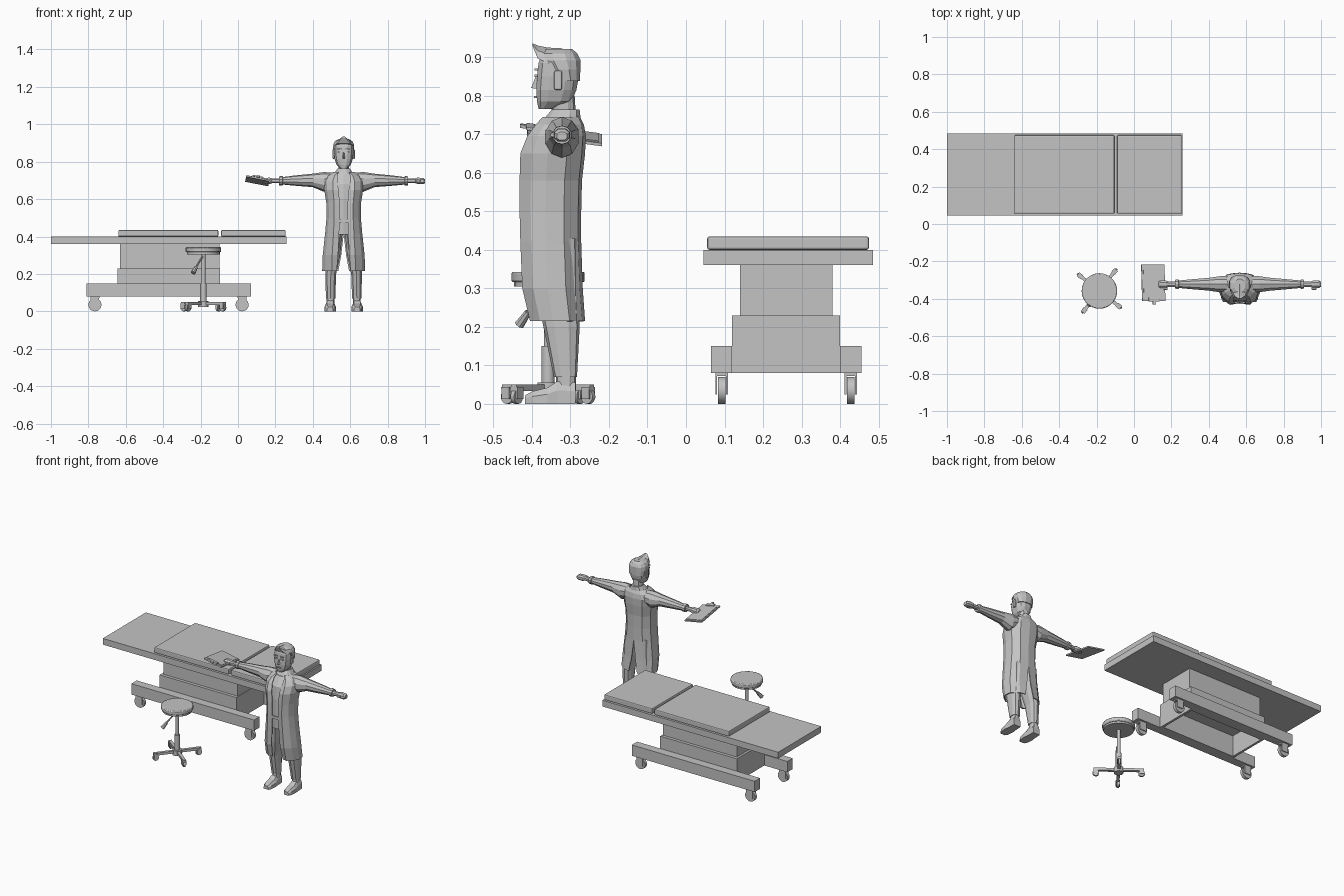
import bpy, bmesh, math
from mathutils import Vector

if "Cube" in bpy.data.objects:
    bpy.data.objects.remove(bpy.data.objects["Cube"])

GREY = bpy.data.materials.new("light_grey")
GREY.diffuse_color = (0.55, 0.55, 0.55, 1)
GREY.use_nodes = True
GREY.node_tree.nodes["Principled BSDF"].inputs["Base Color"].default_value = GREY.diffuse_color
PX = 0.565   # x of the standing figure


def finish(name, bm, loc=(0, 0, 0), rot=(0, 0, 0), mirror=False, bevel=0, thick=0, smooth=False):
    bmesh.ops.recalc_face_normals(bm, faces=bm.faces)
    me = bpy.data.meshes.new(name)
    bm.to_mesh(me)
    bm.free()
    me.materials.append(GREY)
    ob = bpy.data.objects.new(name, me)
    bpy.context.collection.objects.link(ob)
    ob.location, ob.rotation_euler = loc, rot
    if thick:
        m = ob.modifiers.new("thickness", 'SOLIDIFY')
        m.thickness, m.offset = thick, -1
    if mirror:
        ob.modifiers.new("mirror", 'MIRROR')
    if bevel:
        m = ob.modifiers.new("bevel", 'BEVEL')
        m.width, m.segments = bevel, 2
    if smooth:
        bpy.context.view_layer.objects.active = ob
        ob.select_set(True)
        bpy.ops.object.shade_smooth_by_angle(angle=math.radians(35))
        ob.select_set(False)
    return ob


def box(name, x0, x1, y0, y1, z0, z1, loc=(0, 0, 0), rot=(0, 0, 0), **kw):
    bm = bmesh.new()
    bmesh.ops.create_cube(bm, size=1)
    for v in bm.verts:
        v.co = ((x0 + x1) / 2 + v.co.x * (x1 - x0), (y0 + y1) / 2 + v.co.y * (y1 - y0),
                (z0 + z1) / 2 + v.co.z * (z1 - z0))
    return finish(name, bm, loc, rot, **kw)


def rod(name, a, b, r0, r1=None, n=16, **kw):
    a, b = Vector(a), Vector(b)
    bm = bmesh.new()
    bmesh.ops.create_cone(bm, cap_ends=True, segments=n, radius1=r0, radius2=r1 or r0, depth=(b - a).length)
    rot = (b - a).to_track_quat('Z', 'Y').to_euler()
    return finish(name, bm, (a + b) / 2, rot, smooth=True, **kw)


def loft(name, rings, closed=True, cap=True, **kw):
    bm = bmesh.new()
    rows = [[bm.verts.new(p) for p in r] for r in rings]
    n = len(rows[0])
    for a, b in zip(rows, rows[1:]):
        for i in range(n if closed else n - 1):
            j = (i + 1) % n
            bm.faces.new((a[i], a[j], b[j], b[i]))
    if cap and closed:
        bm.faces.new(rows[0])
        bm.faces.new(rows[-1])
    return finish(name, bm, **kw)


def oval(c, rx, ry, n=10, axis='Z', power=0.8):
    pts = []
    for i in range(n):
        t = 2 * math.pi * (i + 0.5) / n
        u = rx * math.copysign(abs(math.cos(t)) ** power, math.cos(t))
        v = ry * math.copysign(abs(math.sin(t)) ** power, math.sin(t))
        pts.append((c[0] + u, c[1] + v, c[2]) if axis == 'Z' else (c[0], c[1] + u, c[2] + v))
    return pts


def caster(name, x, y, r, w, top, ang=0):
    d = Vector((-math.sin(ang), math.cos(ang), 0))   # wheel axle direction
    c = Vector((x, y, r))
    rod(name + "_wheel", c - d * w / 2, c + d * w / 2, r, n=18)
    for s in (-1, 1):
        box(name + "_fork", -r * .65, r * .65, -.0025, .0025, r * .7, top,
            loc=Vector((x, y, 0)) + d * s * (w / 2 + .004), rot=(0, 0, ang))
    box(name + "_cap", -r * .7, r * .7, -w / 2 - .006, w / 2 + .006, r * 2 + .002, top,
        loc=(x, y, 0), rot=(0, 0, ang))


# Table: top, cushions, hollow column, rails, casters
box("table_top", -1, .26, .045, .485, .36, .40)
box("long_cushion", -.64, -.105, .055, .475, .40, .435, bevel=.006)
box("short_cushion", -.09, .255, .055, .475, .40, .435, bevel=.006)
box("upper_column", -.63, -.10, .14, .38, .225, .36)
box("lower_column_top", -.645, -.095, .12, .40, .215, .23)
for x in (-.645, -.11):
    box("lower_column_end", x, x + .015, .12, .40, .08, .215)
for y in (.12, .385):
    box("lower_column_side", -.63, -.11, y, y + .015, .08, .215)
for y in (.065, .40):
    box("base_rail", -.81, .07, y, y + .055, .08, .15)
    for x in (-.765, .022):
        caster("table_caster", x, y + .0275, .035, .02, .082)

# Stool: seat, stem, lever, four legs with casters
SX, SY = -.185, -.358
rod("stool_seat", (SX, SY, .316), (SX, SY, .343), .095, n=28, bevel=.005)
rod("stool_seat_rim", (SX, SY, .305), (SX, SY, .316), .088, n=28)
rod("stool_upper_stem", (SX, SY, .13), (SX, SY, .305), .011)
rod("stool_lower_stem", (SX, SY, .03), (SX, SY, .15), .017)
rod("stool_hub", (SX, SY, .022), (SX, SY, .055), .028)
rod("stool_lever", (SX, SY, .302), (-.225, -.413, .235), .005, n=8)
rod("stool_lever_handle", (-.223, -.410, .238), (-.240, -.433, .205), .009, .013, n=8)
for k in range(4):
    a = math.radians(52 + 90 * k)
    box("stool_leg", .01, .145, -.009, .009, .034, .05, loc=(SX, SY, 0), rot=(0, 0, a))
    caster("stool_caster", SX + .132 * math.cos(a), SY + .132 * math.sin(a), .019, .012, .044, a)

# Figure: mirrored clothing and limbs
AT = dict(loc=(PX, 0, 0))
# z, half width, front y, back y, front opening, back vent
coat = [(.215, .115, -.405, -.262, .037, .030), (.30, .112, -.425, -.268, .030, .014),
        (.42, .099, -.43, -.272, .024, 0), (.50, .092, -.432, -.272, .021, 0),
        (.58, .093, -.432, -.27, .021, 0), (.65, .104, -.43, -.262, .027, 0),
        (.695, .106, -.412, -.26, .034, 0), (.725, .090, -.39, -.265, .034, 0),
        (.745, .055, -.372, -.275, .027, 0)]
rows = []
for z, w, f, b, xf, xb in coat:
    prof = [(xf, .03), (.55 * w, 0), (.86 * w, .18), (w, .42), (.95 * w, .72), (.58 * w, .95), (xb, 1)]
    rows.append([(x, f + (b - f) * t, z) for x, t in prof])
loft("coat", rows, closed=False, mirror=True, thick=.006, **AT)
loft("shirt_torso", [oval((0, -.35, z), w, d) for z, w, d in
                     ((.41, .088, .068), (.49, .082, .072), (.60, .084, .072), (.68, .09, .062))]
     + [oval((0, -.33, .735), .05, .045)], **AT)
box("belt", -.03, .03, -.427, -.40, .475, .493, **AT)
loft("trouser_leg", [oval((x, y, z), rx, ry) for x, y, z, rx, ry in
                     ((.046, -.345, .43, .043, .066), (.055, -.335, .30, .038, .057),
                      (.069, -.323, .20, .030, .047), (.070, -.313, .07, .026, .030))],
     mirror=True, **AT)
loft("ankle", [oval((.07, -.312, z), .022, .026) for z in (.035, .075)], mirror=True, **AT)
# shoe lofted from toe to heel
shoe = [(-.418, .016, .022), (-.40, .026, .032), (-.36, .030, .042), (-.335, .026, .058), (-.287, .024, .056)]
loft("shoe", [[(.072 - w, y, 0), (.072 + w, y, 0), (.072 + w, y, h * .6), (.072 + w * .6, y, h),
               (.072 - w * .6, y, h), (.072 - w, y, h * .6)] for y, w, h in shoe], mirror=True, **AT)
# sleeves and hands along x
loft("sleeve", [oval((x, -.322, z), ry, rz, axis='X', power=1) for x, z, ry, rz in
                ((.05, .700, .045, .04), (.105, .692, .045, .053), (.165, .700, .036, .036),
                 (.265, .699, .027, .027), (.325, .698, .021, .020), (.327, .698, .026, .025),
                 (.345, .698, .025, .024))], mirror=True, **AT)
loft("hand", [oval((x, -.322, z), ry, rz, n=8, axis='X') for x, z, ry, rz in
              ((.34, .698, .015, .013), (.38, .698, .015, .013), (.395, .698, .022, .018),
               (.425, .697, .021, .017), (.435, .695, .014, .011))], mirror=True, **AT)
box("thumb", .385, .41, -.352, -.335, .692, .704, mirror=True, bevel=.003, **AT)

# Neck, collar, head
loft("neck", [oval((0, y, z), .029, .031) for y, z in ((-.315, .72), (-.32, .80))], **AT)
loft("collar", [oval((0, y, z), rx, ry, n=12) for y, z, rx, ry in
                ((-.325, .725, .06, .052), (-.318, .748, .045, .045), (-.312, .764, .033, .037))], **AT)
head = [(.765, .020, -.383, -.345), (.785, .040, -.388, -.296), (.815, .050, -.390, -.283),
        (.850, .054, -.388, -.277), (.885, .053, -.384, -.280), (.905, .046, -.375, -.288)]
loft("head", [oval((0, (f + b) / 2, z), w, (b - f) / 2, n=12, power=.75) for z, w, f, b in head], **AT)
loft("nose", [[(-.003, -.388, .848), (.003, -.388, .848), (0, -.391, .848)],
              [(-.008, -.386, .818), (.008, -.386, .818), (0, -.402, .820)]], **AT)
box("eye", .012, .032, -.393, -.385, .849, .855, mirror=True, **AT)
box("eyebrow", .010, .035, -.393, -.384, .866, .870, mirror=True, **AT)
box("mouth", -.015, .015, -.394, -.386, .794, .799, **AT)
box("ear", .050, .060, -.342, -.322, .815, .865, mirror=True, bevel=.004, **AT)
# hair cap tilted up towards a forward peak
loft("hair", [oval((0, y, z), w, d, n=12, power=.85) for y, z, w, d in
              ((-.311, .838, .054, .037), (-.318, .868, .058, .045), (-.327, .892, .057, .055),
               (-.331, .910, .048, .050), (-.330, .921, .028, .036))], **AT)
loft("hair_peak", [[(-w, y, z0), (w, y, z0), (w * .75, y, z0 + (z1 - z0) * .6), (0, y, z1),
                    (-w * .75, y, z0 + (z1 - z0) * .6)] for y, w, z0, z1 in
                   ((-.398, .010, .928, .936), (-.385, .036, .897, .930),
                    (-.36, .05, .885, .925), (-.32, .045, .885, .923))], **AT)

# Clipboard held in the left-hand side hand
CB = dict(loc=(.103, -.315, .698), rot=(math.radians(-8), math.radians(11), 0))
box("clipboard", -.063, .063, -.098, .098, -.004, .004, **CB)
box("clipboard_paper", -.054, .054, -.082, .088, .004, .007, **CB)
box("clipboard_clip", -.03, .03, -.102, -.08, .004, .013, bevel=.003, **CB)
box("clipboard_clip_tab", -.008, .008, -.118, -.098, .004, .013, **CB)
